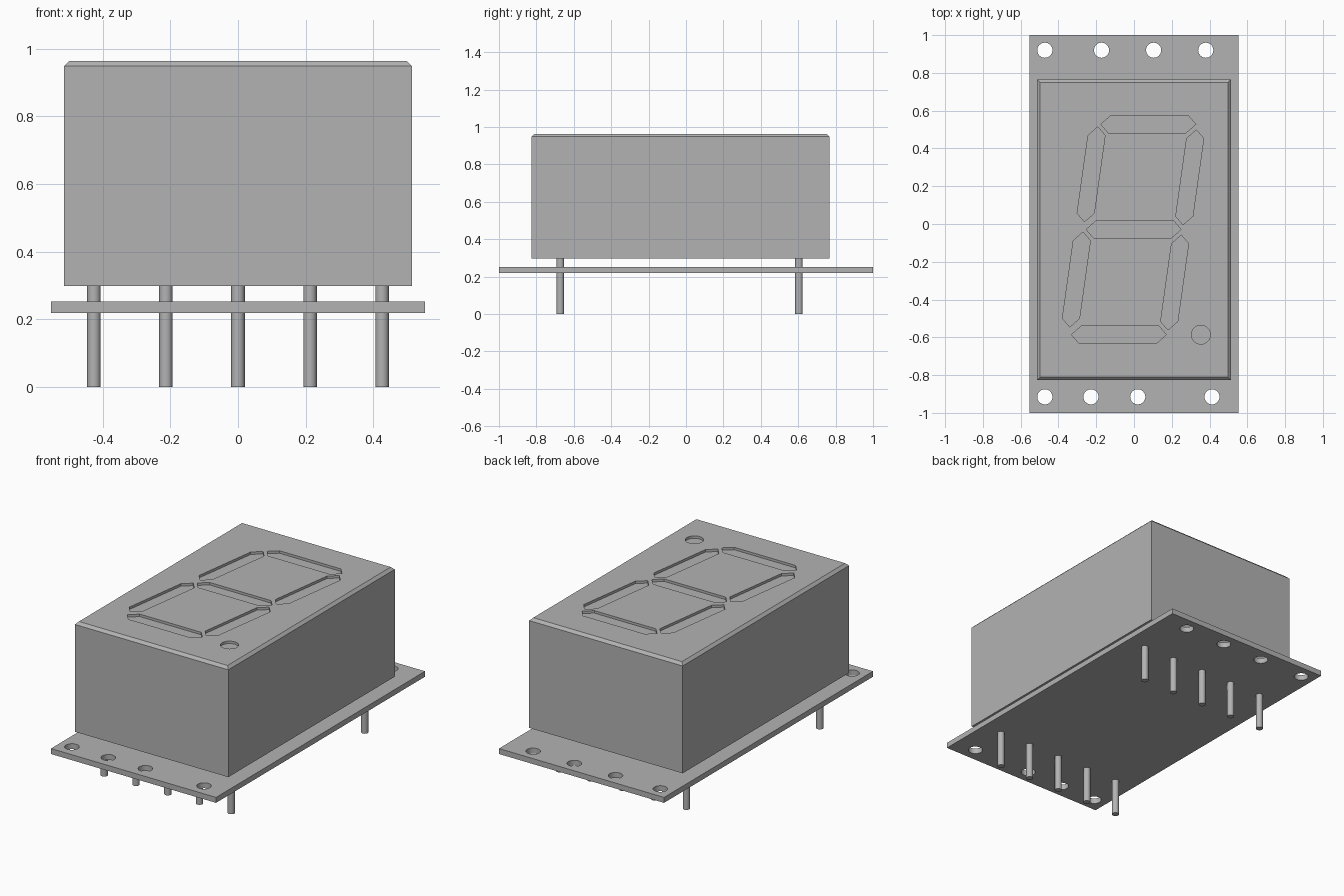
import bpy, bmesh, math
from mathutils import Matrix, Vector

if "Cube" in bpy.data.objects:
    bpy.data.objects.remove(bpy.data.objects["Cube"], do_unlink=True)

grey = bpy.data.materials.new("plain grey")
grey.use_nodes = True
grey.diffuse_color = (0.45, 0.45, 0.45, 1)
grey.node_tree.nodes["Principled BSDF"].inputs["Base Color"].default_value = grey.diffuse_color


def make_object(name, bm):
    bmesh.ops.recalc_face_normals(bm, faces=bm.faces)
    mesh = bpy.data.meshes.new(name)
    bm.to_mesh(mesh)
    bm.free()
    obj = bpy.data.objects.new(name, mesh)
    bpy.context.collection.objects.link(obj)
    mesh.materials.append(grey)
    return obj


def add_box(bm, low, high):
    low, high = Vector(low), Vector(high)
    place = Matrix.Translation((low + high) / 2) @ Matrix.Diagonal((*(high - low), 1))
    bmesh.ops.create_cube(bm, size=1, matrix=place)


def add_prism(bm, outline, low, high):
    bottom = bm.faces.new([bm.verts.new((x, y, low)) for x, y in outline])
    side = bmesh.ops.extrude_face_region(bm, geom=[bottom], use_keep_orig=True)
    verts = [v for v in side["geom"] if isinstance(v, bmesh.types.BMVert)]
    bmesh.ops.translate(bm, verts=verts, vec=(0, 0, high - low))


def add_cylinder(bm, x, y, radius, low, high, sides=32):
    bmesh.ops.create_cone(bm, cap_ends=True, segments=sides, radius1=radius, radius2=radius,
                          depth=high - low, matrix=Matrix.Translation((x, y, (low + high) / 2)))


def select_only(obj):
    bpy.ops.object.select_all(action='DESELECT')
    obj.select_set(True)
    bpy.context.view_layer.objects.active = obj


def cut(obj, cutter):
    cutter.hide_render = True
    mod = obj.modifiers.new("cut", 'BOOLEAN')
    mod.operation = 'DIFFERENCE'
    mod.solver = 'EXACT'
    mod.object = cutter
    select_only(obj)
    bpy.ops.object.modifier_apply(modifier=mod.name)
    bpy.data.objects.remove(cutter, do_unlink=True)
    bpy.ops.object.shade_smooth_by_angle(angle=math.radians(30))


# Display case with a chamfered top rim
TOP = 0.964
bm = bmesh.new()
add_box(bm, (-0.514, -0.827, 0.298), (0.514, 0.766, TOP))
rim = [e for e in bm.edges if all(v.co.z > 0.9 for v in e.verts)]
bmesh.ops.bevel(bm, geom=rim, offset=0.016, segments=1, affect='EDGES')
case = make_object("display_case", bm)

# Slanted seven-segment recesses and the round point
SLANT, HALF_LENGTH, HALF_WIDTH = 0.14, 0.251, 0.045
FLOOR = TOP - 0.015
hexagon = [(-HALF_LENGTH, 0), (HALF_WIDTH - HALF_LENGTH, HALF_WIDTH),
           (HALF_LENGTH - HALF_WIDTH, HALF_WIDTH), (HALF_LENGTH, 0),
           (HALF_LENGTH - HALF_WIDTH, -HALF_WIDTH), (HALF_WIDTH - HALF_LENGTH, -HALF_WIDTH)]
flat_bars = [(0.076, 0.528), (-0.002, -0.029), (-0.08, -0.586)]
upright_bars = [(-0.227, 0.263), (0.295, 0.247), (-0.305, -0.294), (0.215, -0.31)]
bm = bmesh.new()
for bars, upright in ((flat_bars, False), (upright_bars, True)):
    for cx, cy in bars:
        shape = [(v, u) if upright else (u, v) for u, v in hexagon]
        add_prism(bm, [(cx + u + SLANT * v, cy + v) for u, v in shape], FLOOR, TOP + 0.1)
add_cylinder(bm, 0.354, -0.586, 0.05, FLOOR, TOP + 0.1)
cut(case, make_object("recess_cutter", bm))

# Circuit board with drilled holes along both short ends
bm = bmesh.new()
add_box(bm, (-0.553, -1, 0.219), (0.553, 1, 0.252))
board = make_object("circuit_board", bm)
bm = bmesh.new()
hole_rows = {0.92: (-0.472, -0.172, 0.104, 0.38), -0.915: (-0.472, -0.228, 0.02, 0.413)}
for y, row in hole_rows.items():
    for x in row:
        add_cylinder(bm, x, y, 0.04, 0.1, 0.4)
cut(board, make_object("hole_cutter", bm))

# Two rows of five round pins
for row, y in (("front", -0.672), ("back", 0.604)):
    for i in range(5):
        bm = bmesh.new()
        add_cylinder(bm, (i - 2) * 0.213, y, 0.02, 0, 0.298, 24)
        pin = make_object(f"{row}_pin_{i + 1}", bm)
        select_only(pin)
        bpy.ops.object.shade_smooth_by_angle(angle=math.radians(30))
